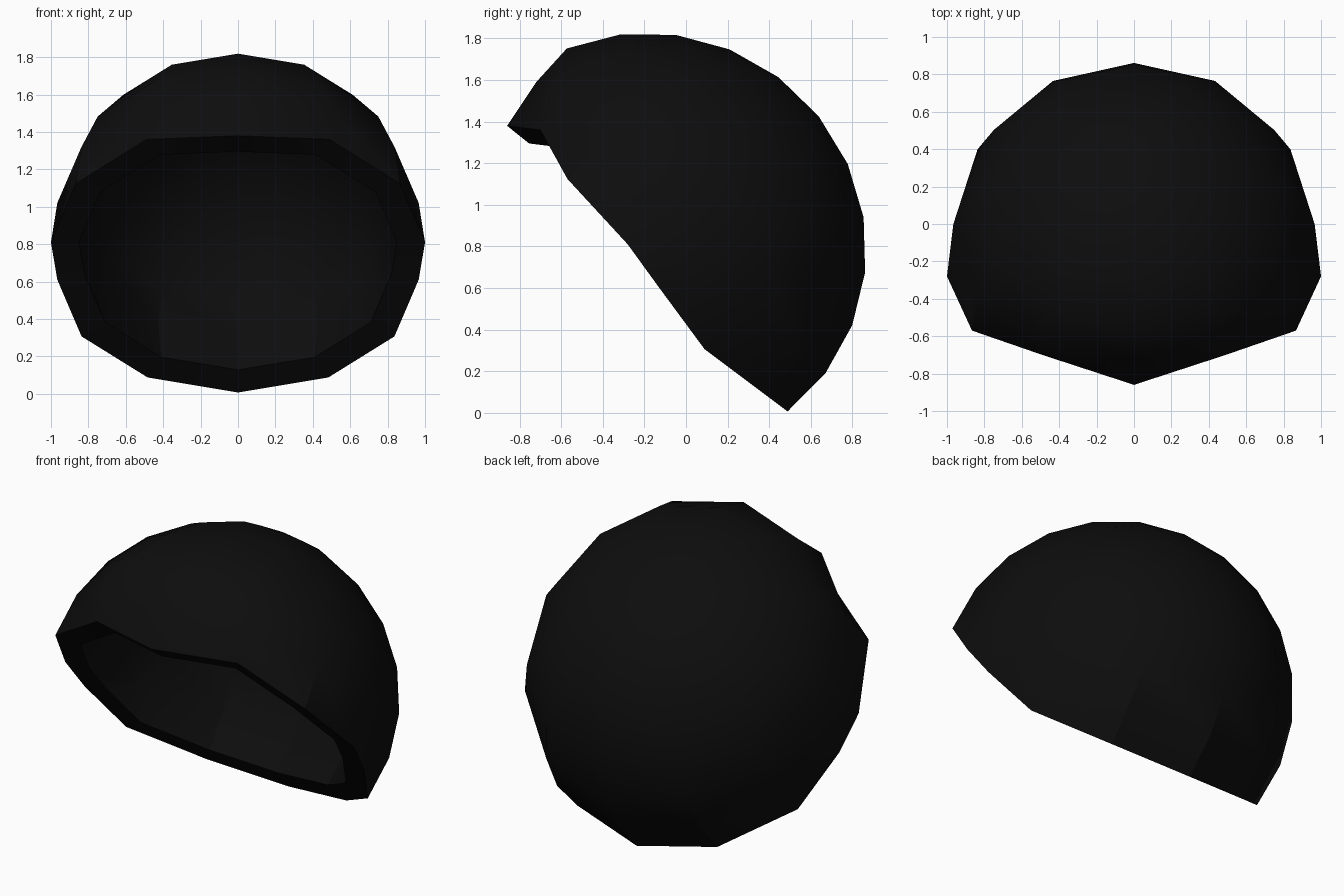
import bpy, bmesh, math
from mathutils import Vector

if "Cube" in bpy.data.objects:
    bpy.data.objects.remove(bpy.data.objects["Cube"])

CENTRE = Vector((0, -0.156, 0.814))
POLE = Vector((0, 0.6, 0.8))        # tilted crown direction
FRONT = Vector((0, -0.8, 0.6))      # towards the brow
INNER = 0.85                        # inner lining scale

# Rim points pulled away from the sphere: (ring, segment) -> position on +x side
MOVED = {
    (5, 0): (0, -0.72, 1.59), (5, 1): (0.483, -0.65, 1.535),
    (6, 0): (0, -0.86, 1.38), (6, 1): (0.49, -0.70, 1.36),
    (6, 3): (1.0, -0.28, 0.81), (7, 3): (0.966, -0.135, 0.61),
}


def shell_point(ring, seg):
    side = min(seg, 12 - seg)
    if (ring, side) in MOVED:
        p = Vector(MOVED[(ring, side)])
        if seg > 6:
            p.x = -p.x
        return p
    t, a = math.radians(15 * ring), math.radians(30 * seg)
    return (CENTRE + POLE * math.cos(t)
            + FRONT * (1.035 * math.sin(t) * math.cos(a))
            + Vector((math.sin(t) * math.sin(a), 0, 0)))


bm = bmesh.new()

# Outer dome: full rings down to the brow, one more ring around the back
top = bm.verts.new(shell_point(0, 0))
grid = {}
for r in range(1, 8):
    for s in range(12):
        if r < 7 or 3 <= s <= 9:
            grid[r, s] = bm.verts.new(shell_point(r, s))
for s in range(12):
    n = (s + 1) % 12
    bm.faces.new((top, grid[1, s], grid[1, n]))
    for r in range(1, 7):
        if (r + 1, s) in grid and (r + 1, n) in grid:
            bm.faces.new((grid[r, s], grid[r + 1, s], grid[r + 1, n], grid[r, n]))

# Inner lining and the rim joining both layers
outer_faces = list(bm.faces)
rim = [e for e in bm.edges if e.is_boundary]
inner = {v: bm.verts.new(CENTRE + (v.co - CENTRE) * INNER) for v in list(bm.verts)}
for f in outer_faces:
    bm.faces.new([inner[v] for v in reversed(f.verts)])
for e in rim:
    a, b = e.verts
    bm.faces.new((a, b, inner[b], inner[a]))
bmesh.ops.recalc_face_normals(bm, faces=bm.faces[:])

mesh = bpy.data.meshes.new("helmet_shell")
bm.to_mesh(mesh)
bm.free()
shell = bpy.data.objects.new("helmet_shell", mesh)
bpy.context.collection.objects.link(shell)

# Black finish
black = bpy.data.materials.new("black")
black.diffuse_color = (0.004, 0.004, 0.004, 1)
black.use_nodes = True
black.node_tree.nodes["Principled BSDF"].inputs["Base Color"].default_value = black.diffuse_color
mesh.materials.append(black)

# Smooth dome with a crisp rim
bpy.context.view_layer.objects.active = shell
shell.select_set(True)
bpy.ops.object.shade_smooth_by_angle(angle=math.radians(30))
